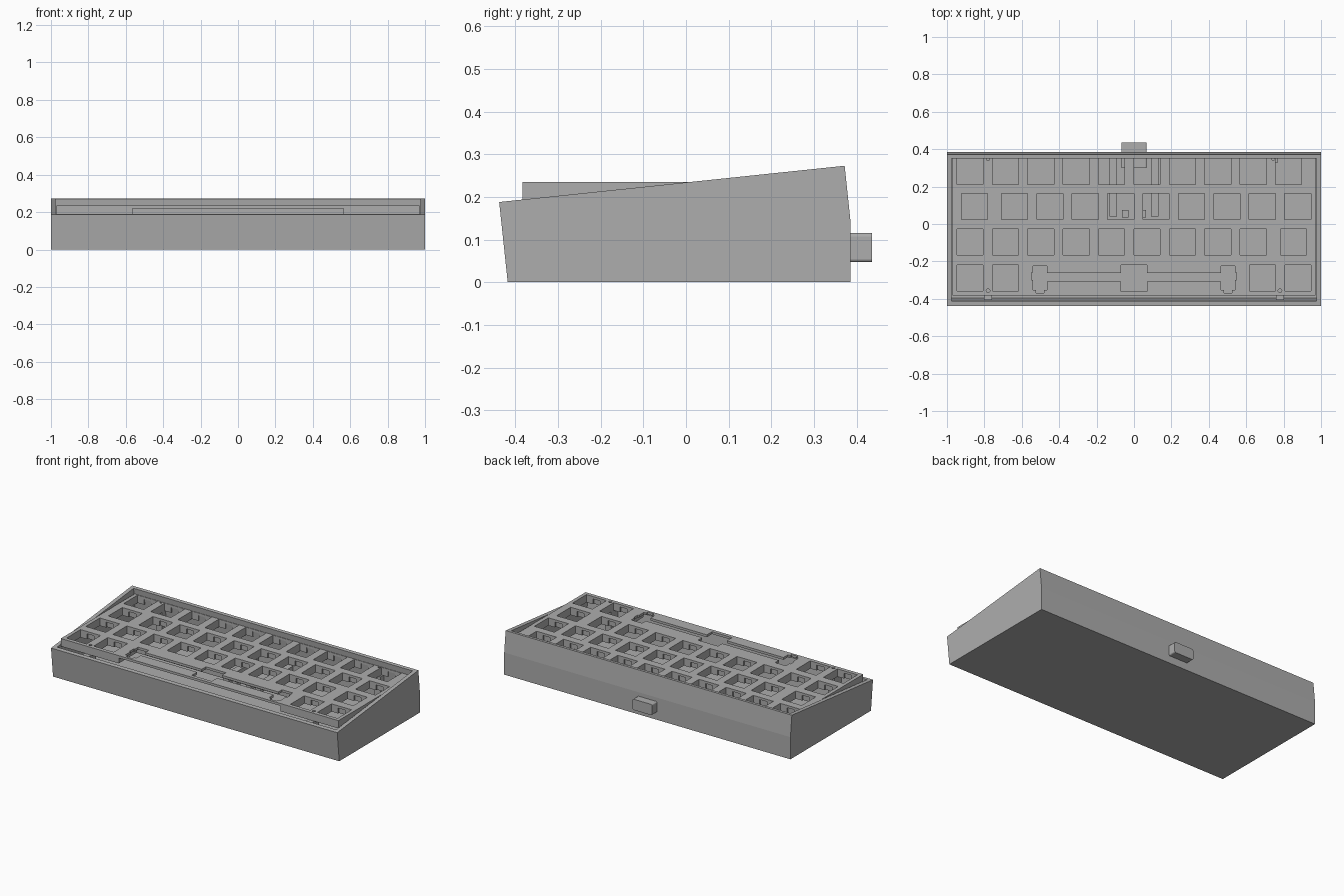
import bpy, bmesh, math

if "Cube" in bpy.data.objects:
    bpy.data.objects.remove(bpy.data.objects["Cube"])

grey = bpy.data.materials.new("plain grey")
grey.diffuse_color = (0.42, 0.42, 0.42, 1)
grey.use_nodes = True
grey.node_tree.nodes["Principled BSDF"].inputs["Base Color"].default_value = grey.diffuse_color


def make(name, bm):
    bmesh.ops.recalc_face_normals(bm, faces=bm.faces)
    me = bpy.data.meshes.new(name)
    bm.to_mesh(me)
    bm.free()
    me.materials.append(grey)
    ob = bpy.data.objects.new(name, me)
    bpy.context.collection.objects.link(ob)
    return ob


def add_prism(bm, pts, vec):
    """Extrude a closed outline of 3D points along vec."""
    face = bm.faces.new([bm.verts.new(p) for p in pts])
    out = bmesh.ops.extrude_face_region(bm, geom=[face])["geom"]
    bmesh.ops.translate(bm, vec=vec, verts=[v for v in out if isinstance(v, bmesh.types.BMVert)])


def add_box(bm, x0, x1, y0, y1, z0, z1):
    add_prism(bm, [(x0, y0, z0), (x1, y0, z0), (x1, y1, z0), (x0, y1, z0)], (0, 0, z1 - z0))


def apply_mods(ob):
    dg = bpy.context.evaluated_depsgraph_get()
    me = bpy.data.meshes.new_from_object(ob.evaluated_get(dg))
    ob.modifiers.clear()
    ob.data = me


def cut(ob, bm):
    cutter = make("cutter", bm)
    cutter.hide_render = True
    mod = ob.modifiers.new("cut", "BOOLEAN")
    mod.operation, mod.solver, mod.object = "DIFFERENCE", "EXACT", cutter
    apply_mods(ob)
    bpy.data.objects.remove(cutter)


# Case: wedge profile across x, hollowed by a tilted cavity
bm = bmesh.new()
outer = [(-0.418, 0), (0.386, 0), (0.386, 0.14), (0.372, 0.273), (-0.438, 0.188)]
add_prism(bm, [(-1, y, z) for y, z in outer], (2, 0, 0))
case = make("case", bm)
bm = bmesh.new()
inner = [(-0.395, 0.025), (0.365, 0.025), (0.365, 0.13), (0.340, 0.37), (-0.424, 0.30)]
add_prism(bm, [(-0.975, y, z) for y, z in inner], (1.95, 0, 0))
cut(case, bm)

# Switch plate, level, standing proud of the front rim
TOP, LIP, LOW = 0.235, 0.22, 0.186
U, H = 0.1893, 0.07
bm = bmesh.new()
add_box(bm, -0.97, 0.97, -0.383, 0.365, LOW, TOP)
plate = make("switch_plate", bm)

rows = [
    (0.281, [-0.877 + U * i for i in range(10)]),
    (0.093, [-0.853] + [-0.639 + U * i for i in range(9)]),
    (-0.097, [-0.877 + U * i for i in range(9)] + [0.853]),
    (-0.289, [-0.877, -0.687, 0.687, 0.877]),
]
keys = [(x, y) for y, xs in rows for x in xs]
screws = [(-0.78, 0.347), (0.745, 0.347), (-0.78, -0.357), (0.78, -0.357)]

# Space bar opening with stabiliser pockets, mirrored outline
half = [(0.07, -0.22), (0.07, -0.262), (0.465, -0.262), (0.465, -0.225), (0.54, -0.225),
        (0.54, -0.26), (0.548, -0.26), (0.548, -0.30), (0.54, -0.30), (0.54, -0.352),
        (0.525, -0.352), (0.525, -0.368), (0.48, -0.368), (0.48, -0.352), (0.465, -0.352),
        (0.465, -0.308), (0.07, -0.308), (0.07, -0.36)]
outline = half + [(-x, y) for x, y in reversed(half)]

# Clip notches below the lip and thinned area under the space bar
bm = bmesh.new()
for x, y in keys:
    add_box(bm, x - 0.025, x + 0.025, y - 0.08, y + 0.08, 0.1, LIP)
add_box(bm, -0.565, 0.565, -0.45, -0.205, 0.1, LIP)
cut(plate, bm)

# Key holes, space bar opening and screw holes
bm = bmesh.new()
for x, y in keys:
    add_box(bm, x - H, x + H, y - H, y + H, 0.1, 0.3)
add_prism(bm, [(x, y, 0.1) for x, y in outline], (0, 0, 0.2))
for x, y in screws[2:]:
    ring = [(x + 0.01 * math.cos(a * math.pi / 6), y + 0.01 * math.sin(a * math.pi / 6), 0.1) for a in range(12)]
    add_prism(bm, ring, (0, 0, 0.2))
cut(plate, bm)
bm = bmesh.new()
for x, y in screws[:2]:
    ring = [(x + 0.008 * math.cos(a * math.pi / 6), y + 0.008 * math.sin(a * math.pi / 6), 0.1) for a in range(12)]
    add_prism(bm, ring, (0, 0, 0.2))
cut(plate, bm)

# Screw posts inside the case
bm = bmesh.new()
for x, y in screws:
    s = 1 if y > 0 else -1
    y0, y1 = sorted((y - s * 0.022, s * 0.366 if s > 0 else -0.405))
    add_box(bm, x - 0.022, x + 0.022, y0, y1, 0.02, LOW)
make("screw_posts", bm)

# Controller holder: two rails and small end stops
bm = bmesh.new()
for s in (-1, 1):
    x0, x1 = sorted((s * 0.09, s * 0.13))
    add_box(bm, x0, x1, 0.04, 0.366, 0.02, 0.07)
    x0, x1 = sorted((s * 0.03, s * 0.065))
    add_box(bm, x0, x1, 0.035, 0.075, 0.02, 0.07)
make("controller_holder", bm)

# Cable socket poking through the back wall
bm = bmesh.new()
add_box(bm, -0.068, 0.068, 0.30, 0.436, 0.047, 0.115)
bmesh.ops.bevel(bm, geom=[e for e in bm.edges if abs(e.verts[0].co.y - e.verts[1].co.y) > 0.05],
                offset=0.008, segments=3, affect="EDGES", profile=0.5)
make("cable_socket", bm)
